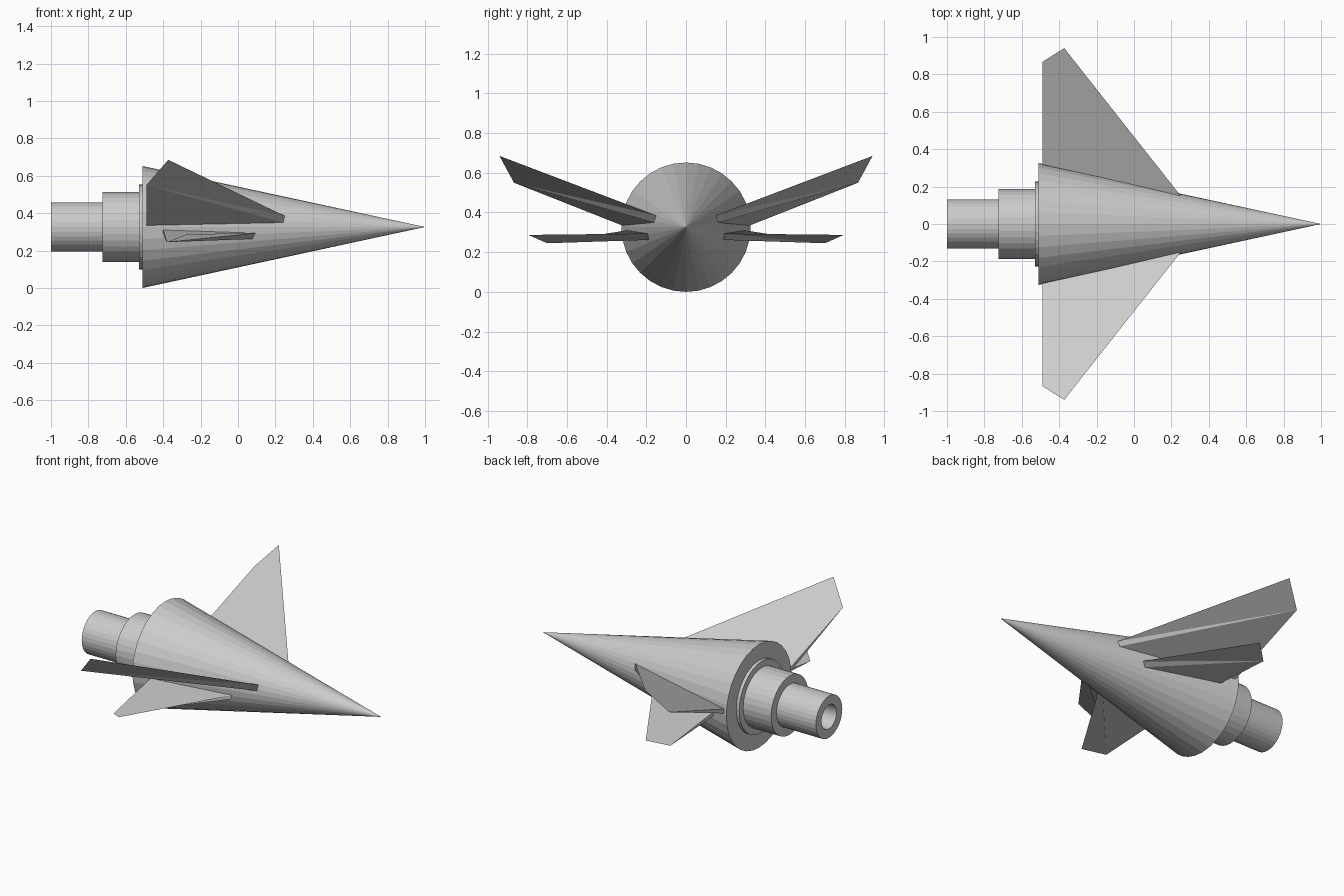
import bpy, bmesh, math

if "Cube" in bpy.data.objects:
    bpy.data.objects.remove(bpy.data.objects["Cube"])

AXIS_Z = 0.326
SIDES = 32


def make_object(name, bm):
    bmesh.ops.recalc_face_normals(bm, faces=bm.faces)
    mesh = bpy.data.meshes.new(name)
    bm.to_mesh(mesh)
    bm.free()
    obj = bpy.data.objects.new(name, mesh)
    bpy.context.collection.objects.link(obj)
    return obj


def lathe(name, profile):
    """Revolve (x, radius) points round the long axis; radius 0 makes a pole."""
    bm = bmesh.new()
    rings = []
    for x, r in profile:
        count = SIDES if r > 0 else 1
        rings.append([bm.verts.new((x, r * math.sin(2 * math.pi * i / SIDES),
                                    AXIS_Z + r * math.cos(2 * math.pi * i / SIDES)))
                      for i in range(count)])
    for a, b in zip(rings, rings[1:]):
        for i in range(SIDES):
            j = (i + 1) % SIDES
            quad = [a[i % len(a)], a[j % len(a)], b[j % len(b)], b[i % len(b)]]
            bm.faces.new(list(dict.fromkeys(quad)))
    return make_object(name, bm)


def fin_pair(name, front_top, front_low, rear_top, rear_low, tip_front, tip_rear):
    """Tapered fin running from a thin root section to a sharp tip edge, mirrored."""
    bm = bmesh.new()
    ft, fl, rt, rl, tf, tr = [bm.verts.new(p) for p in
                              (front_top, front_low, rear_top, rear_low, tip_front, tip_rear)]
    for face in ((ft, tf, tr, rt), (ft, fl, tr, tf), (fl, rl, tr), (rl, rt, tr), (ft, rt, rl, fl)):
        bm.faces.new(face)
    obj = make_object(name, bm)
    mirror = obj.modifiers.new("mirror", 'MIRROR')
    mirror.use_axis = (False, True, False)
    mirror.use_clip = False
    return obj


# Pointed hull
lathe("hull_cone", [(1, 0), (-0.51, 0.326), (-0.51, 0)])

# Stepped tail with a hollow nozzle
lathe("tail_collar", [(-0.505, 0), (-0.505, 0.226), (-0.53, 0.226), (-0.53, 0)])
lathe("tail_step", [(-0.525, 0), (-0.525, 0.186), (-0.725, 0.186), (-0.725, 0)])
lathe("nozzle", [(-0.72, 0), (-0.72, 0.132), (-1, 0.132), (-1, 0.075), (-0.73, 0.075), (-0.73, 0)])

# Large raised wings
fin_pair("wings", (0.25, 0.15, 0.385), (0.25, 0.155, 0.348),
         (-0.49, 0.30, 0.355), (-0.49, 0.31, 0.33),
         (-0.373, 0.94, 0.685), (-0.49, 0.867, 0.55))

# Small level fins under the wings
fin_pair("lower_fins", (0.10, 0.185, 0.294), (0.08, 0.185, 0.262),
         (-0.40, 0.30, 0.31), (-0.40, 0.29, 0.285),
         (-0.275, 0.795, 0.287), (-0.38, 0.70, 0.245))
